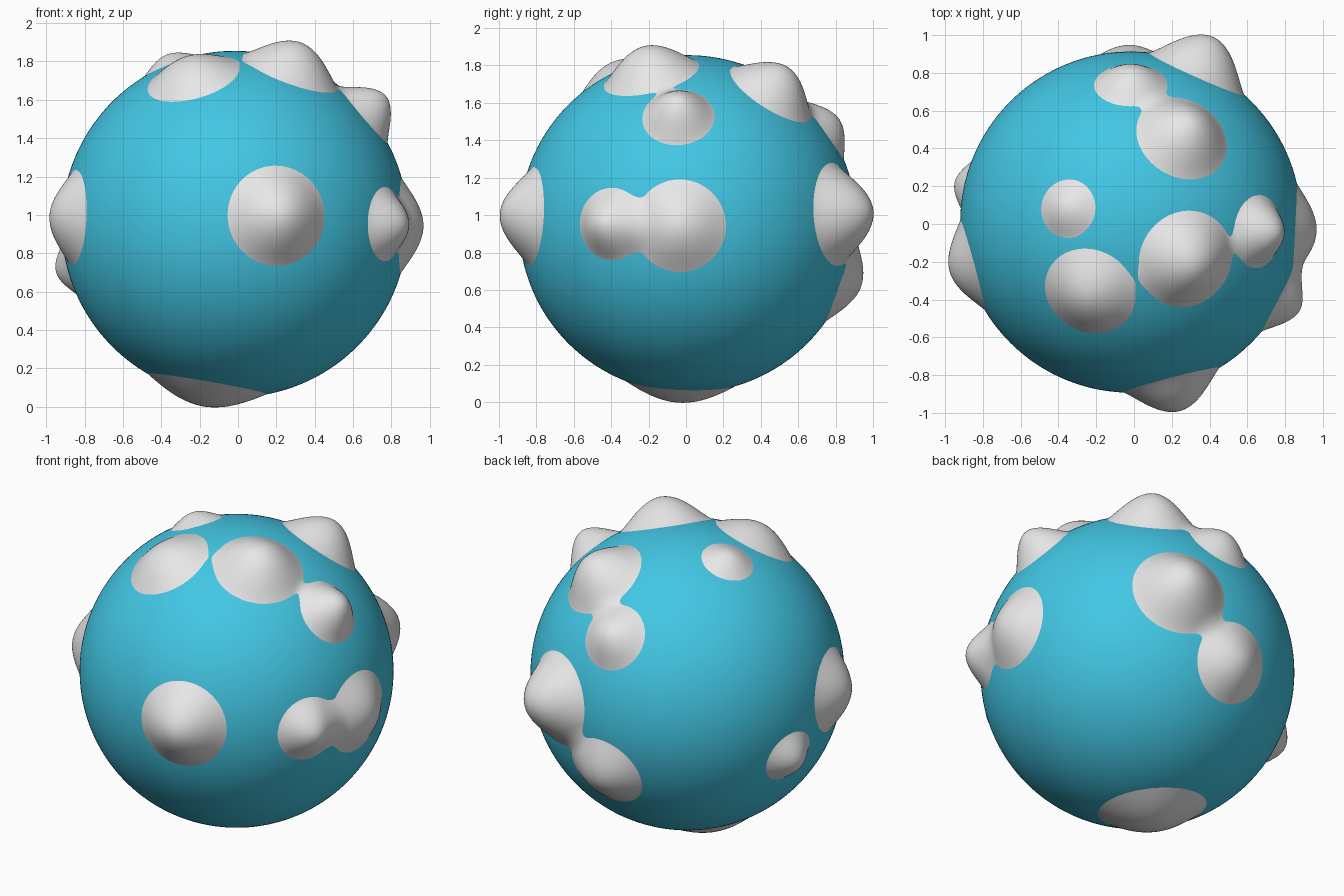
import bpy
import bmesh
import math
from mathutils import Vector

cube = bpy.data.objects.get("Cube")
if cube:
    bpy.data.objects.remove(cube, do_unlink=True)

CENTRE = Vector((-0.017, 0.01, 0.952))
SEA = 0.903       # ocean radius
DEPTH = 0.015     # how far the sea bed lies below the ocean surface


def material(name, rgb):
    mat = bpy.data.materials.new(name)
    mat.use_nodes = True
    mat.diffuse_color = (*rgb, 1)
    mat.node_tree.nodes["Principled BSDF"].inputs["Base Color"].default_value = (*rgb, 1)
    return mat


def globe(name, detail, radius, mat, shape=None):
    """Smooth icosphere, with an optional radius rule by direction."""
    bm = bmesh.new()
    bmesh.ops.create_icosphere(bm, subdivisions=detail, radius=1)
    for v in bm.verts:
        d = v.co.normalized()
        v.co = d * (radius + (shape(d) if shape else 0))
    for f in bm.faces:
        f.smooth = True
    mesh = bpy.data.meshes.new(name)
    bm.to_mesh(mesh)
    bm.free()
    mesh.materials.append(mat)
    obj = bpy.data.objects.new(name, mesh)
    obj.location = CENTRE
    bpy.context.collection.objects.link(obj)
    return obj


# Mountains: direction, shore radius, peak distance from the centre
MOUNTAINS = [
    ((1, -.05, -.01), .25, .985),       # right side pair
    ((.887, -.46, 0), .195, 1.01),
    ((.25, -.967, .05), .265, 1.035),   # front
    ((-.96, -.26, .04), .25, .995),     # left side pair
    ((-.93, .21, -.25), .165, .985),
    ((-.37, .08, .92), .155, .955),     # top group
    ((.335, -.225, .915), .265, 1.03),
    ((-.247, -.42, .873), .25, .98),
    ((.76, -.057, .645), .195, 1.035),
    ((.31, .51, .80), .255, 1.04),      # upper back pair
    ((0, .82, .57), .195, .985),
    ((.405, .91, .06), .28, 1.075),     # lower back pair
    ((-.01, .94, -.34), .24, .985),
    ((-.17, -.045, -.985), .32, .965),  # underside
]

bumps = []
for direction, shore, peak in MOUNTAINS:
    height = peak - SEA + DEPTH
    # width of a smoothstep hill that crosses sea level at the shore
    t = 0.5 - math.sin(math.asin(1 - 2 * DEPTH / height) / 3)
    width = shore / SEA / (1 - t)
    bumps.append((Vector(direction).normalized(), width, math.cos(width), height))


def relief(d):
    total = 0
    for axis, width, limit, height in bumps:
        c = axis.dot(d)
        if c > limit:
            t = 1 - math.acos(min(1, c)) / width
            total += height * t * t * (3 - 2 * t)
    return total


globe("ocean", 6, SEA, material("ocean blue", (.055, .57, .78)))
globe("land", 7, SEA - DEPTH, material("land grey", (.8, .8, .8)), relief)
